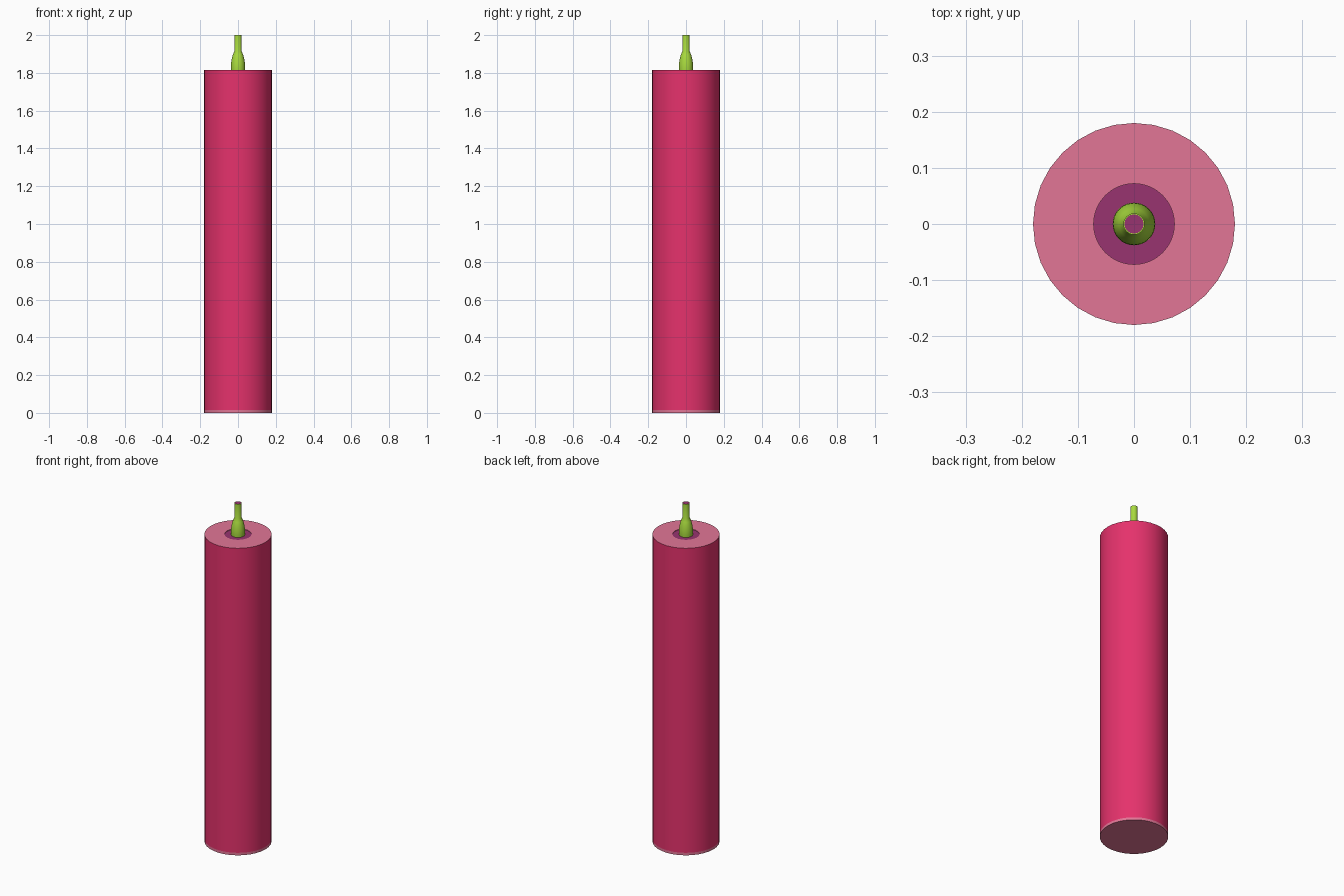
import bpy, bmesh, math

if "Cube" in bpy.data.objects:
    bpy.data.objects.remove(bpy.data.objects["Cube"])

def material(name, rgb):
    m = bpy.data.materials.new(name)
    lin = [c / 12.92 if c <= 0.04045 else ((c + 0.055) / 1.055) ** 2.4 for c in (v / 255 for v in rgb)]
    m.diffuse_color = (*lin, 1)
    m.use_nodes = True
    m.node_tree.nodes["Principled BSDF"].inputs["Base Color"].default_value = m.diffuse_color
    return m

crimson = material("crimson paper", (229, 50, 108))
pink = material("pale pink card", (226, 118, 150))
purple = material("purple powder", (152, 52, 112))
green = material("lime green fuse", (168, 218, 62))

def lathe(name, profile, mats, sides=32):
    """Spin (radius, z, material slot of the band that follows) points about z."""
    bm = bmesh.new()
    rings = []
    for r, z, _ in profile:
        if r == 0:
            rings.append([bm.verts.new((0, 0, z))] * sides)
        else:
            rings.append([bm.verts.new((r * math.cos(a), r * math.sin(a), z))
                          for a in (2 * math.pi * i / sides for i in range(sides))])
    for k in range(len(rings) - 1):
        lo, hi = rings[k], rings[k + 1]
        for i in range(sides):
            j = (i + 1) % sides
            f = bm.faces.new(list(dict.fromkeys((lo[i], lo[j], hi[j], hi[i]))))
            f.material_index = profile[k][2]
    bm.normal_update()
    me = bpy.data.meshes.new(name)
    bm.to_mesh(me)
    bm.free()
    ob = bpy.data.objects.new(name, me)
    bpy.context.collection.objects.link(ob)
    for m in mats:
        me.materials.append(m)
    bpy.ops.object.select_all(action='DESELECT')
    ob.select_set(True)
    bpy.context.view_layer.objects.active = ob
    bpy.ops.object.shade_smooth_by_angle(angle=math.radians(35))
    return ob

# Paper tube: pale base and top ring, crimson wrap, shallow recess on top
lathe("paper_tube", [(0, 0, 0), (0.18, 0, 0), (0.18, 0.015, 1), (0.18, 1.815, 0),
                     (0.072, 1.815, 0), (0.072, 1.80, 0)], [pink, crimson])

# Powder plug filling the hole
lathe("powder_plug", [(0, 1.78, 0), (0.072, 1.78, 0), (0.072, 1.812, 0), (0, 1.812, 0)], [purple])

# Fuse: flared collar, thin stem, powder core at the tip
lathe("fuse", [(0.036, 1.80, 0), (0.038, 1.825, 0), (0.037, 1.85, 0), (0.033, 1.875, 0),
               (0.027, 1.897, 0), (0.019, 1.915, 0), (0.019, 2.0, 0),
               (0.017, 2.0, 1), (0, 1.999, 1)], [green, purple])
